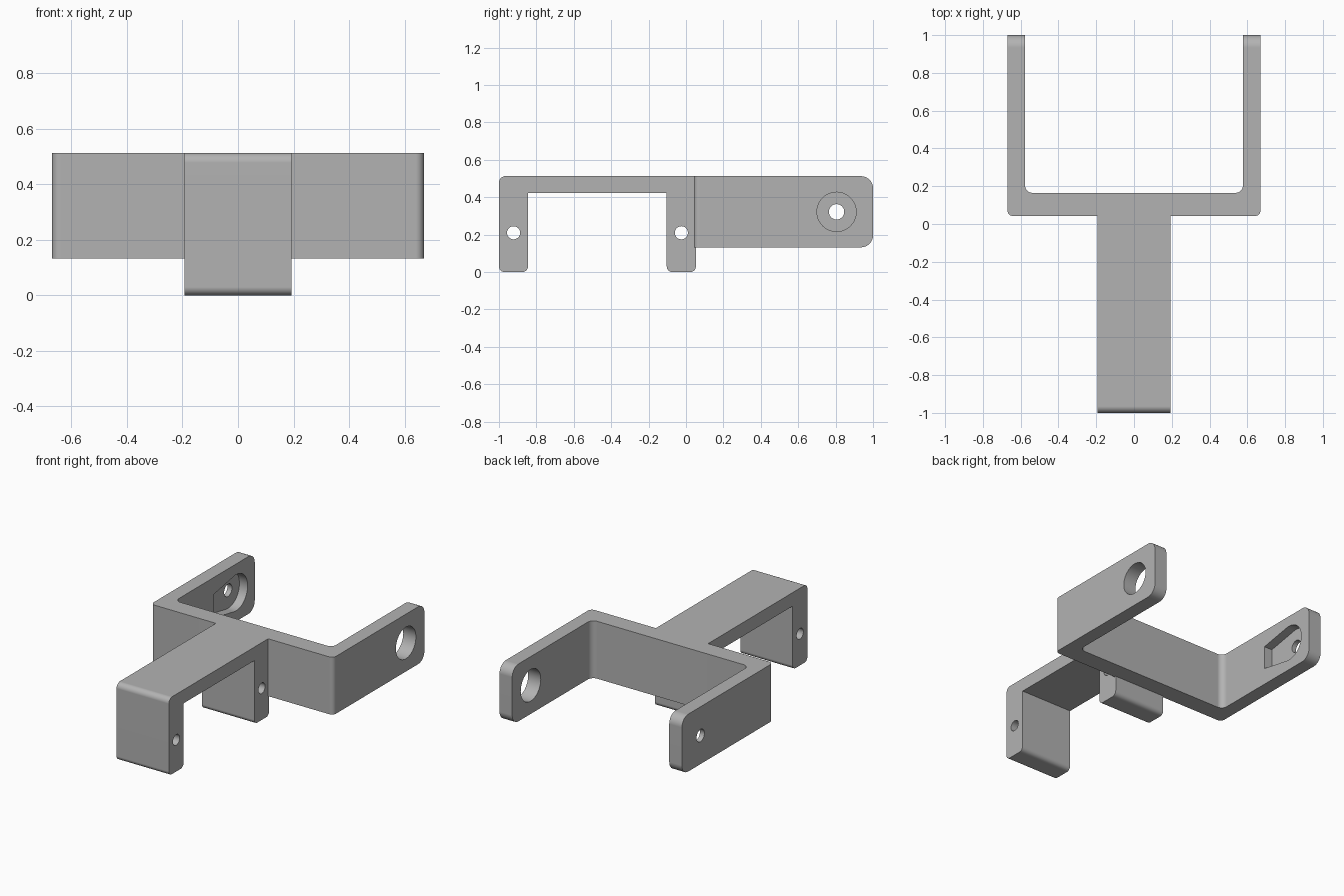
import bpy, bmesh
from math import cos, sin, pi, radians
from mathutils import Vector

cube = bpy.data.objects.get("Cube")
if cube:
    bpy.data.objects.remove(cube, do_unlink=True)

GREY = (0.45, 0.45, 0.45, 1)
metal = bpy.data.materials.new("plain grey")
metal.use_nodes = True
metal.diffuse_color = GREY
metal.node_tree.nodes["Principled BSDF"].inputs["Base Color"].default_value = GREY


def fillet(corners, steps=8):
    """Round each (u, v, radius) corner of a right-angled outline."""
    out = []
    for i, (u, v, r) in enumerate(corners):
        p = Vector((u, v))
        if r == 0:
            out.append(p)
            continue
        a = (Vector(corners[i - 1][:2]) - p).normalized() * r
        b = (Vector(corners[(i + 1) % len(corners)][:2]) - p).normalized() * r
        for k in range(steps + 1):
            t = pi / 2 * k / steps
            out.append(p + a * (1 - sin(t)) + b * (1 - cos(t)))
    return out


def arc(u, v, r, start, end, steps):
    angles = [start + (end - start) * k / steps for k in range(steps + 1)]
    return [Vector((u + r * cos(t), v + r * sin(t))) for t in angles]


def circle(u, v, r):
    return arc(u, v, r, 0, 2 * pi, 48)[:-1]


def prism(name, outline, axis, lo, hi):
    """Extrude an outline along x (outline in y, z) or z (outline in x, y)."""
    def place(p, d):
        return (d, p.x, p.y) if axis == "x" else (p.x, p.y, d)
    bm = bmesh.new()
    low = [bm.verts.new(place(p, lo)) for p in outline]
    high = [bm.verts.new(place(p, hi)) for p in outline]
    bm.faces.new(low)
    bm.faces.new(high)
    n = len(outline)
    for i in range(n):
        j = (i + 1) % n
        bm.faces.new((low[i], low[j], high[j], high[i]))
    bmesh.ops.recalc_face_normals(bm, faces=bm.faces)
    mesh = bpy.data.meshes.new(name)
    bm.to_mesh(mesh)
    bm.free()
    mesh.materials.append(metal)
    obj = bpy.data.objects.new(name, mesh)
    bpy.context.collection.objects.link(obj)
    return obj


def activate(obj):
    bpy.ops.object.select_all(action="DESELECT")
    obj.select_set(True)
    bpy.context.view_layer.objects.active = obj


def combine(obj, other, operation):
    mod = obj.modifiers.new("combine", "BOOLEAN")
    mod.operation = operation
    mod.solver = "EXACT"
    mod.object = other
    activate(obj)
    bpy.ops.object.modifier_apply(modifier=mod.name)
    bpy.data.objects.remove(other, do_unlink=True)


# Fork: U-shaped plan trimmed by a side outline with rounded arm tips
OUT, INN, TOP = 0.67, 0.577, 0.513
bracket = prism("bracket", fillet([
    (-OUT, 0.042, 0.03), (OUT, 0.042, 0.03), (OUT, 1.2, 0), (INN, 1.2, 0),
    (INN, 0.165, 0.04), (-INN, 0.165, 0.04), (-INN, 1.2, 0), (-OUT, 1.2, 0)]),
    "z", -0.2, 0.8)
side = prism("side_trim", fillet([
    (-0.3, 0.132, 0), (1, 0.132, 0.065), (1, TOP, 0.065), (-0.3, TOP, 0)]),
    "x", -1, 1)
combine(bracket, side, "INTERSECT")

# Stem: long bridge with two downward legs
stem = prism("stem", fillet([
    (-1, TOP, 0.035), (-1, 0, 0.03), (-0.845, 0, 0.03), (-0.845, 0.423, 0),
    (-0.103, 0.423, 0), (-0.103, 0, 0.03), (0.053, 0, 0.03), (0.053, TOP, 0)]),
    "x", -0.192, 0.192)
combine(bracket, stem, "UNION")

# Pin holes through both legs
for y in (-0.922, -0.025):
    combine(bracket, prism("pin_hole", circle(y, 0.21, 0.035), "x", -0.4, 0.4),
            "DIFFERENCE")

# Large bearing hole in the left arm, small screw hole in the right arm
HY, HZ = 0.805, 0.322
combine(bracket, prism("bearing_hole", circle(HY, HZ, 0.105), "x", 0.4, 0.9),
        "DIFFERENCE")
combine(bracket, prism("screw_hole", circle(HY, HZ, 0.041), "x", -0.9, -0.4),
        "DIFFERENCE")

# Tapered pocket on the inner face of the right arm
tilt = radians(100)
pocket = arc(HY, HZ, 0.12, -tilt, tilt, 28)
pocket += [Vector((0.57, HZ + 0.078)), Vector((0.57, HZ - 0.078))]
combine(bracket, prism("horn_pocket", pocket, "x", -INN - 0.06, -0.4), "DIFFERENCE")

# Smooth the rounded edges, keep the flat faces flat
activate(bracket)
bpy.ops.object.shade_smooth_by_angle(angle=radians(30))
weighted = bracket.modifiers.new("flat faces", "WEIGHTED_NORMAL")
weighted.keep_sharp = True
